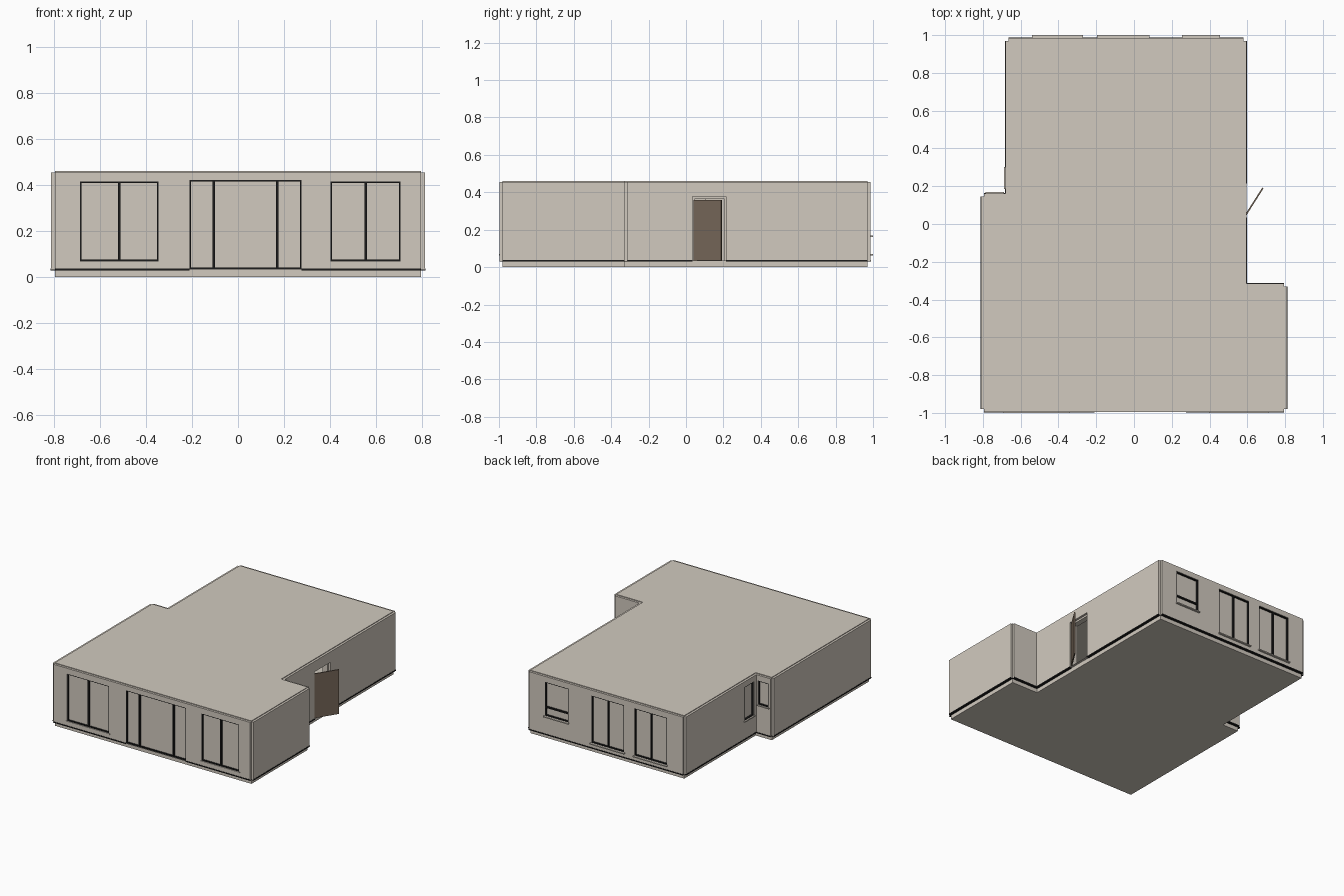
import bpy, bmesh
from mathutils import Vector, Matrix

if "Cube" in bpy.data.objects:
    bpy.data.objects.remove(bpy.data.objects["Cube"])

def material(name, rgb):
    m = bpy.data.materials.new(name)
    m.diffuse_color = (*rgb, 1)
    m.use_nodes = True
    m.node_tree.nodes["Principled BSDF"].inputs["Base Color"].default_value = m.diffuse_color
    return m

WALL = material("warm_plaster", (0.64, 0.59, 0.52))
DARK = material("dark_frame", (0.012, 0.012, 0.012))
WOOD = material("brown_wood", (0.19, 0.142, 0.103))

def finish(name, bm, mat, matrix=Matrix()):
    bm.transform(matrix)
    bmesh.ops.recalc_face_normals(bm, faces=bm.faces)
    me = bpy.data.meshes.new(name)
    bm.to_mesh(me)
    bm.free()
    me.materials.append(mat)
    ob = bpy.data.objects.new(name, me)
    bpy.context.collection.objects.link(ob)
    return ob

def add_box(bm, lo, hi):
    lo, hi = Vector(lo), Vector(hi)
    m = Matrix.Translation((lo + hi) / 2) @ Matrix.Diagonal((*(hi - lo), 1))
    bmesh.ops.create_cube(bm, size=1, matrix=m)

def boxes(name, pairs, mat, matrix=Matrix()):
    bm = bmesh.new()
    for lo, hi in pairs:
        add_box(bm, lo, hi)
    return finish(name, bm, mat, matrix)

def prism(name, pts, z0, z1, mat):
    bm = bmesh.new()
    f = bm.faces.new([bm.verts.new((x, y, z0)) for x, y in pts])
    r = bmesh.ops.extrude_face_region(bm, geom=[f])
    vs = [v for v in r["geom"] if isinstance(v, bmesh.types.BMVert)]
    bmesh.ops.translate(bm, verts=vs, vec=(0, 0, z1 - z0))
    return finish(name, bm, mat)

def cut(ob, cutter):
    cutter.hide_render = True
    mod = ob.modifiers.new("cut", 'BOOLEAN')
    mod.operation, mod.solver, mod.object = 'DIFFERENCE', 'EXACT', cutter
    bpy.context.view_layer.objects.active = ob
    bpy.ops.object.modifier_apply(modifier=mod.name)
    bpy.data.objects.remove(cutter)

def frame_of(p, q):
    # local axes: along the wall, outward, up
    d = Vector((q[0] - p[0], q[1] - p[1], 0))
    u = d.normalized()
    m = Matrix(((u.x, u.y, 0, p[0]), (u.y, -u.x, 0, p[1]), (0, 0, 1, 0), (0, 0, 0, 1)))
    return m, d.length

# Hollow core: base, inner walls and flat roof in one block
FOOT = [(-0.795, -0.98), (0.795, -0.98), (0.795, -0.33), (0.58, -0.33),
        (0.58, 0.97), (-0.665, 0.97), (-0.665, 0.145), (-0.795, 0.145)]
core = prism("core_and_roof", FOOT, 0, 0.46, WALL)
w = 0.04
n = len(FOOT)
inner = []
for i, p in enumerate(FOOT):
    a, c = Vector(FOOT[i - 1]), Vector(FOOT[(i + 1) % n])
    b = Vector(p)
    d1, d2 = (b - a).normalized(), (c - b).normalized()
    inner.append((b.x - w * (d1.y + d2.y), b.y + w * (d1.x + d2.x)))
cut(core, prism("room_cutter", inner, 0.033, 0.43, WALL))
cut(core, boxes("doorway_cutter", [((0.5, 0.045, 0.033), (0.65, 0.205, 0.365))], WALL))

# Openings per wall: start, end (world x or y), bottom, top, vertical bars, horizontal bars, kind
WALLS = {
    "front": (0, [(-0.685, -0.345, 0.07, 0.415, [-0.515], [], "window"),
                  (-0.21, 0.275, 0.035, 0.422, [-0.105, 0.17], [], "entrance"),
                  (0.402, 0.706, 0.07, 0.415, [0.555], [], "window")]),
    "right_front": (1, []),
    "right_step": (2, []),
    "right_rear": (3, [(0.035, 0.215, 0.035, 0.378, [], [], "door")]),
    "rear": (4, [(0.26, 0.45, 0.168, 0.415, [], [0.23], "window"),
                 (-0.19, 0.075, 0.07, 0.415, [-0.057], [], "window"),
                 (-0.535, -0.275, 0.07, 0.415, [-0.405], [], "window")]),
    "left_rear": (5, [(0.19, 0.295, 0.168, 0.415, [], [], "window")]),
    "left_step": (6, [(-0.78, -0.695, 0.24, 0.415, [], [], "window")]),
    "left_front": (7, []),
}
Z0, Z1, T = 0.032, 0.455, 0.016

for wall, (i, openings) in WALLS.items():
    p, q = FOOT[i], FOOT[(i + 1) % n]
    m, length = frame_of(p, q)
    ax = 0 if abs(q[0] - p[0]) > abs(q[1] - p[1]) else 1
    sign = 1 if q[ax] > p[ax] else -1
    loc = lambda v: (v - p[ax]) * sign
    ops = []
    for a, b, z0, z1, vb, hb, kind in openings:
        a, b = sorted((loc(a), loc(b)))
        ops.append((a, b, z0, z1, [loc(v) for v in vb], hb, kind))
    ops.sort(key=lambda o: o[0])

    # Outer cladding panel: grid of cells with the openings left out
    us = sorted({0, length, *[o[0] for o in ops], *[o[1] for o in ops]})
    zs = sorted({Z0, Z1, *[o[2] for o in ops], *[o[3] for o in ops]})
    bm = bmesh.new()
    for u0, u1 in zip(us, us[1:]):
        for a0, a1 in zip(zs, zs[1:]):
            uc, zc = (u0 + u1) / 2, (a0 + a1) / 2
            if any(o[0] < uc < o[1] and o[2] < zc < o[3] for o in ops):
                continue
            bm.faces.new([bm.verts.new(c) for c in
                          ((u0, 0, a0), (u1, 0, a0), (u1, 0, a1), (u0, 0, a1))])
    bmesh.ops.remove_doubles(bm, verts=bm.verts, dist=1e-5)
    r = bmesh.ops.extrude_face_region(bm, geom=bm.faces[:])
    bmesh.ops.translate(bm, vec=(0, T, 0),
                        verts=[v for v in r["geom"] if isinstance(v, bmesh.types.BMVert)])
    finish(wall + "_cladding", bm, WALL, m)

    # Dark strip along the foot of the cladding, broken at doors
    strip, start = [], 0
    for o in ops:
        if o[6] != "window":
            strip.append(((start, 0, 0.029), (o[0], T + 0.002, 0.037)))
            start = o[1]
    strip.append(((start, 0, 0.029), (length, T + 0.002, 0.037)))
    boxes(wall + "_base_strip", strip, DARK, m)

    # Window frames, bars and sills
    f, dep = 0.006, 0.013
    for k, (a, b, z0, z1, vb, hb, kind) in enumerate(ops):
        if kind == "door":
            continue
        bars = [((a, 0, z0), (a + f, dep, z1)), ((b - f, 0, z0), (b, dep, z1)),
                ((a + f, 0, z1 - f), (b - f, dep, z1)), ((a + f, 0, z0), (b - f, dep, z0 + f))]
        bars += [((v - 0.005, 0, z0 + f), (v + 0.005, dep, z1 - f)) for v in vb]
        bars += [((a + f, 0, h - 0.005), (b - f, dep, h + 0.005)) for h in hb]
        boxes(f"{wall}_{kind}_frame_{k + 1}", bars, DARK, m)
        if kind == "window":
            out = 0.02 if wall == "front" else 0.03 if wall == "rear" else 0.024
            boxes(f"{wall}_sill_{k + 1}",
                  [((a - 0.006, 0, z0 - 0.008), (b + 0.006, out, z0))], WALL, m)

# Open side door leaf
m, length = frame_of((0.588, 0.042), (0.682, 0.19))
boxes("door_leaf", [((0, -0.004, 0.036), (length, 0.004, 0.36))], WOOD, m)
